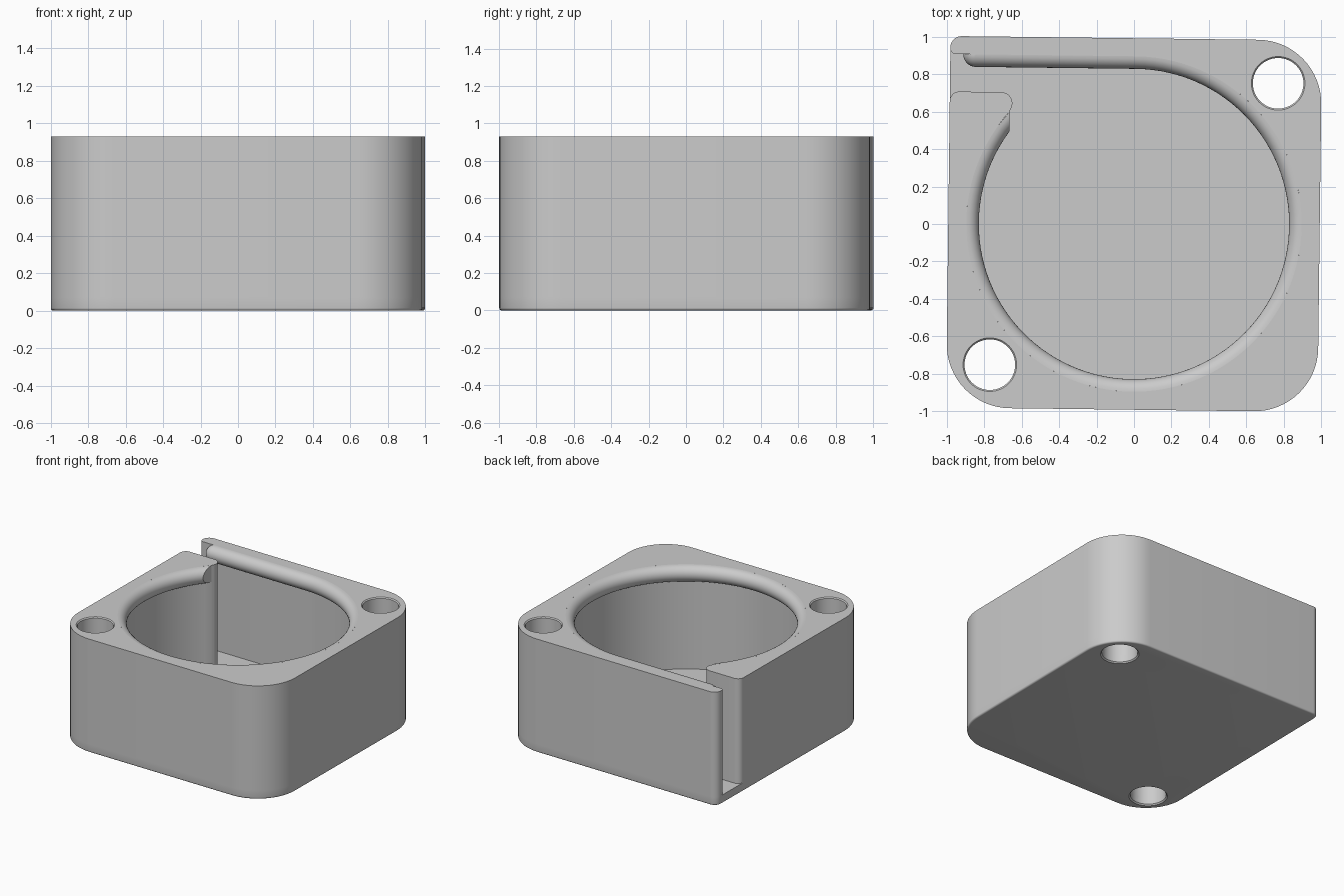
import bpy, bmesh
from math import sin, cos, pi, radians, sqrt

cube = bpy.data.objects.get("Cube")
if cube:
    bpy.data.objects.remove(cube, do_unlink=True)

HALF, HEIGHT, FLOOR = 0.991, 0.93, 0.07
CORNER, TIP = 0.34, 0.06
BORE, LIP = 0.895, 0.067
TILT = radians(-0.7)

grey = bpy.data.materials.new("plain grey")
grey.use_nodes = True
grey.diffuse_color = (0.6, 0.6, 0.6, 1)
grey.node_tree.nodes["Principled BSDF"].inputs["Base Color"].default_value = (0.6, 0.6, 0.6, 1)


def arc(cx, cy, r, start, end, steps=16):
    angles = [radians(start + (end - start) * i / steps) for i in range(steps + 1)]
    return [(cx + r * cos(a), cy + r * sin(a)) for a in angles]


def loft(name, rings, closed_profile=True):
    """Skin a list of equal rings of 3D points and cap both ends."""
    bm = bmesh.new()
    rows = [[bm.verts.new(p) for p in ring] for ring in rings]
    n = len(rows[0])
    for a, b in zip(rows, rows[1:]):
        for i in range(n):
            j = (i + 1) % n
            bm.faces.new((a[i], a[j], b[j], b[i]))
    bm.faces.new(rows[0][::-1])
    bm.faces.new(rows[-1])
    bmesh.ops.recalc_face_normals(bm, faces=bm.faces)
    mesh = bpy.data.meshes.new(name)
    bm.to_mesh(mesh)
    bm.free()
    mesh.materials.append(grey)
    obj = bpy.data.objects.new(name, mesh)
    bpy.context.collection.objects.link(obj)
    obj.rotation_euler.z = TILT
    return obj


def flat(points, z):
    return [(x, y, z) for x, y in points]


def floor_outline(inset):
    c = HALF - CORNER
    t = HALF - TIP
    r = CORNER - inset
    return (arc(c, -c, r, -90, 0) + arc(c, c, r, 0, 90)
            + arc(-t, t, TIP - inset, 90, 180) + arc(-c, -c, r, 180, 270))


# Base plate with a small rounded bottom edge
edge = 0.014
rings = [flat(floor_outline(edge * (1 - sin(a))), edge * (1 - cos(a)))
         for a in (i * pi / 8 for i in range(5))]
base = loft("base_plate", rings + [flat(floor_outline(0), FLOOR)])

# Wall: open ring with a thin back flap and a rounded post beside the mouth
c = HALF - CORNER
wall_outline = (
    arc(c, -c, CORNER, -90, 0) + arc(c, c, CORNER, 0, 90)
    + arc(TIP - HALF, HALF - TIP, TIP, 90, 180)
    + arc(0.03 - HALF, BORE + 0.03, 0.03, 180, 270, 6)
    + arc(0, 0, BORE, 90, -221.5, 96)
    + arc(-0.717, 0.635, 0.06, -41.5, 90)[1:]
    + arc(0.05 - HALF, 0.645, 0.05, 90, 180, 8)
    + arc(-c, -c, CORNER, 180, 270))
wall = loft("wall", [flat(wall_outline, FLOOR), flat(wall_outline, HEIGHT)])

# Two through holes in opposite corners, with slightly eased rims
for s in (-1, 1):
    levels = ((-0.01, 0.155), (0.01, 0.135), (HEIGHT - 0.008, 0.135), (HEIGHT + 0.01, 0.153))
    cutter = loft("hole_cutter", [flat(arc(0.76 * s, 0.76 * s, r, 0, 360, 48)[:-1], z)
                                  for z, r in levels])
    cutter.hide_render = True
    for body in (base, wall):
        mod = body.modifiers.new("hole", 'BOOLEAN')
        mod.operation, mod.solver, mod.object = 'DIFFERENCE', 'EXACT', cutter
        bpy.context.view_layer.objects.active = body
        bpy.ops.object.modifier_apply(modifier=mod.name)
    bpy.data.objects.remove(cutter, do_unlink=True)

# Half-round lip swept along the top of the inner wall
profile = [(LIP * cos(t), HEIGHT - LIP + LIP * sin(t))
           for t in (-pi / 2 + pi * i / 14 for i in range(15))]


def lip_ring(px, py, dx, dy):
    return [(px + dx * off, py + dy * off, z) for off, z in profile]


lip_rings = []
for i in range(9):
    a = pi + pi / 2 * i / 8
    lip_rings.append(lip_ring(-0.855, BORE, cos(a), sin(a)))
for i in range(97):
    a = radians(90 - 305 * i / 96)
    lip_rings.append(lip_ring(BORE * cos(a), BORE * sin(a), -cos(a), -sin(a)))
cut_x = -0.67
lip_rings.append([(cut_x, sqrt((BORE - off) ** 2 - cut_x ** 2), z) for off, z in profile])
lip = loft("inner_lip", lip_rings)

# Smooth curved faces, keep hard edges
bpy.ops.object.select_all(action='DESELECT')
for obj in (base, wall, lip):
    obj.select_set(True)
bpy.context.view_layer.objects.active = wall
bpy.ops.object.shade_smooth_by_angle(angle=radians(35))
